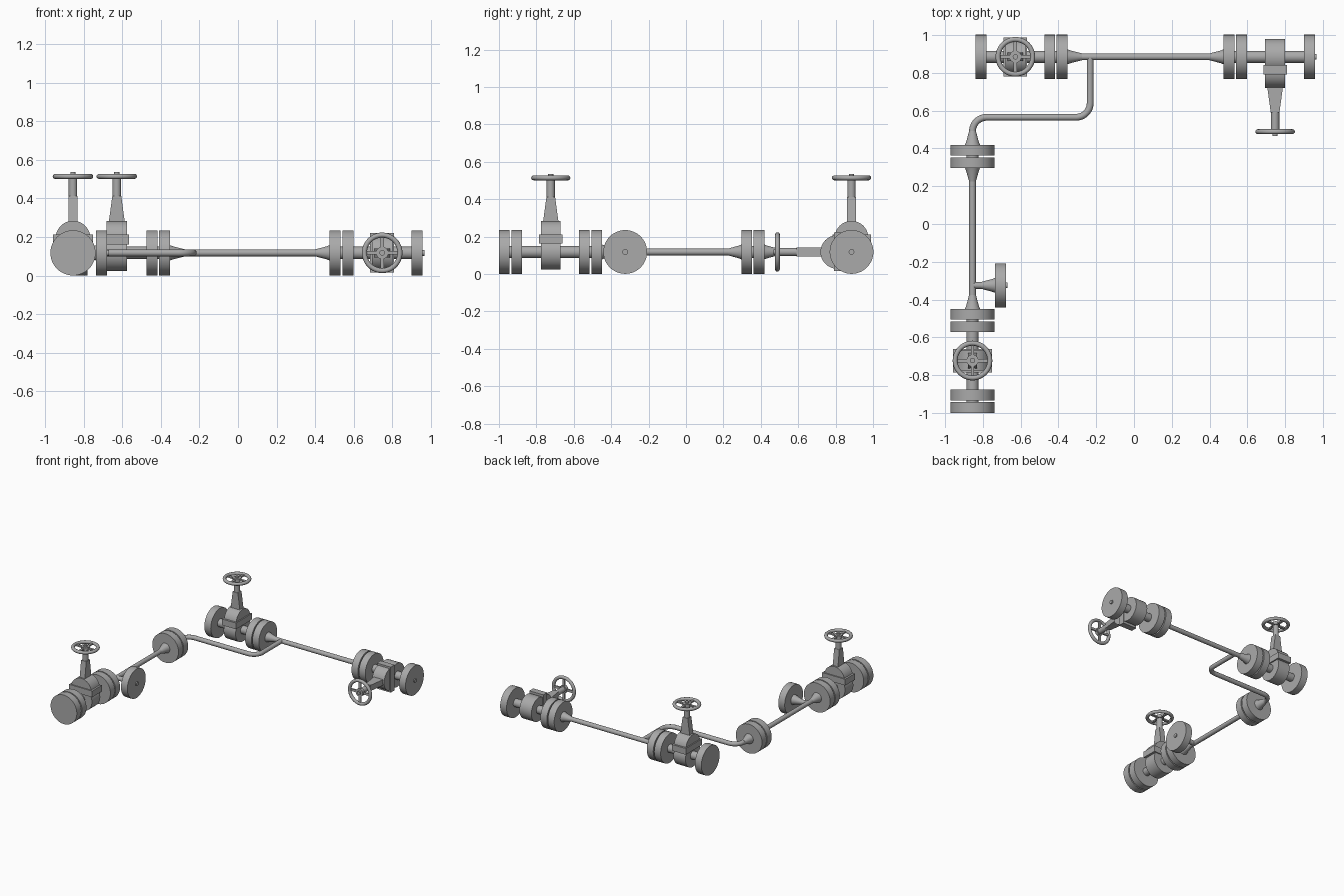
import bpy, bmesh, math
from mathutils import Matrix, Vector

cube = bpy.data.objects.get("Cube")
if cube:
    bpy.data.objects.remove(cube, do_unlink=True)

AXIS_Z = 0.118              # pipe centre height
PIPE, THICK, FLANGE = 0.018, 0.032, 0.117
FLANGE_T = 0.057            # flange thickness
STEP = 0.066                # pitch of a bolted flange pair

steel = bpy.data.materials.new("grey_steel")
steel.use_nodes = True
steel.diffuse_color = (0.4, 0.4, 0.4, 1)
steel.node_tree.nodes["Principled BSDF"].inputs["Base Color"].default_value = (0.4, 0.4, 0.4, 1)


def finish(name, mesh, matrix):
    """Link a mesh as a shaded grey part."""
    mesh.transform(matrix)
    mesh.materials.clear()
    mesh.materials.append(steel)
    obj = bpy.data.objects.new(name, mesh)
    bpy.context.collection.objects.link(obj)
    bpy.ops.object.select_all(action='DESELECT')
    obj.select_set(True)
    bpy.context.view_layer.objects.active = obj
    bpy.ops.object.shade_smooth_by_angle(angle=math.radians(35))


def from_bmesh(name, bm, matrix):
    bmesh.ops.recalc_face_normals(bm, faces=bm.faces)
    mesh = bpy.data.meshes.new(name)
    bm.to_mesh(mesh)
    bm.free()
    finish(name, mesh, matrix)


def lathe(name, profile, matrix, sides=48):
    """Turn (distance, radius) pairs around the local x axis, with closed ends."""
    bm = bmesh.new()
    angles = [math.tau * i / sides for i in range(sides)]
    rings = [[bm.verts.new((t, r * math.cos(a), r * math.sin(a))) for a in angles]
             for t, r in profile]
    for a, b in zip(rings, rings[1:]):
        for i in range(sides):
            j = (i + 1) % sides
            bm.faces.new((a[i], a[j], b[j], b[i]))
    bm.faces.new(rings[0])
    bm.faces.new(rings[-1])
    from_bmesh(name, bm, matrix)


def box(name, size, centre, matrix, top_x=1.0):
    """Box whose top can narrow along x."""
    bm = bmesh.new()
    bmesh.ops.create_cube(bm, size=1)
    scale = Matrix.Diagonal(Vector(size))
    for v in bm.verts:
        if v.co.z > 0:
            v.co.x *= top_x
        v.co = scale @ v.co + Vector(centre)
    from_bmesh(name, bm, matrix)


def tube(name, points, radius, matrix, bend=0.0, closed=False):
    """Round tube along a path, with corners rounded to the bend radius."""
    path = pts = [Vector(p) for p in points]
    if bend:
        path = [pts[0]]
        for a, b, c in zip(pts, pts[1:], pts[2:]):
            u, v = (a - b).normalized(), (c - b).normalized()
            for i in range(13):
                q = math.pi / 2 * i / 12
                path.append(b + bend * (u * (1 - math.sin(q)) + v * (1 - math.cos(q))))
        path.append(pts[-1])
    curve = bpy.data.curves.new(name, 'CURVE')
    curve.dimensions = '3D'
    curve.bevel_depth = radius
    curve.bevel_resolution = 4
    curve.use_fill_caps = True
    spline = curve.splines.new('POLY')
    spline.points.add(len(path) - 1)
    for p, co in zip(spline.points, path):
        p.co = (co.x, co.y, co.z, 1)
    spline.use_cyclic_u = closed
    helper = bpy.data.objects.new(name + "_path", curve)
    mesh = bpy.data.meshes.new_from_object(helper)
    bpy.data.objects.remove(helper)
    finish(name, mesh, matrix)


def flange(name, start, run, face=0.0):
    """Flange disc, with an optional small raised stub on its far side."""
    end = start + FLANGE_T
    profile = [(start, FLANGE), (end, FLANGE)]
    if face:
        profile += [(end, face), (start + STEP, face)]
    lathe(name, profile, run)


def flange_pair(name, start, run):
    flange(name + "_a", start, run, THICK)
    flange(name + "_b", start + STEP, run)


def neck(name, wide, narrow, run):
    """Tapered weld neck between a flange and the thin pipe."""
    lathe(name, [(wide, 0.04), (wide * 0.75 + narrow * 0.25, 0.033), (narrow, PIPE)], run)


def valve(name, matrix):
    """Gate valve: flow along local x, handwheel on local +z."""
    lathe(name + "_body", [(-0.053, 0.095), (0.053, 0.095)], matrix)
    box(name + "_collar", (0.124, 0.206, 0.05), (0, 0, 0.069), matrix)
    lathe(name + "_bonnet", [(-0.053, 0.09), (0.053, 0.09)],
          matrix @ Matrix.Translation((0, 0, 0.076)))
    box(name + "_yoke", (0.084, 0.046, 0.14), (0, 0, 0.225), matrix, top_x=0.55)
    up = matrix @ Matrix.Rotation(-math.pi / 2, 4, 'Y')
    lathe(name + "_stem", [(0.28, 0.022), (0.405, 0.022), (0.405, 0.014), (0.418, 0.014)], up, 24)
    ring = [(0.092 * math.cos(math.tau * i / 48), 0.092 * math.sin(math.tau * i / 48), 0.396)
            for i in range(48)]
    tube(name + "_handwheel", ring, 0.013, matrix, closed=True)
    lathe(name + "_hub", [(0.383, 0.032), (0.407, 0.032)], up, 24)
    for i in range(2):
        box(f"{name}_spoke_{i}", (0.18, 0.018, 0.012), (0, 0, 0.394),
            matrix @ Matrix.Rotation(i * math.pi / 2, 4, 'Z'))


# Runs: local x follows the pipe
BACK_Y, SIDE_X = 0.885, -0.855
back = Matrix.Translation((0, BACK_Y, AXIS_Z))
side = Matrix.Translation((SIDE_X, 0, AXIS_Z)) @ Matrix.Rotation(math.pi / 2, 4, 'Z')
branch = Matrix.Translation((0, -0.325, AXIS_Z))

# Back run
flange("back_right_end_flange", -0.838, back)
lathe("back_right_pipe", [(-0.79, THICK), (-0.46, THICK)], back)
valve("back_right_valve", back @ Matrix.Translation((-0.628, 0, 0)))
flange_pair("back_right_joint", -0.475, back)
neck("back_right_neck", -0.354, -0.275, back)
lathe("back_pipe", [(-0.28, PIPE), (0.405, PIPE)], back, 24)
neck("back_left_neck", 0.476, 0.4, back)
flange_pair("back_left_joint", 0.475, back)
lathe("back_left_pipe", [(0.59, THICK), (0.91, THICK)], back)
valve("back_left_valve", back @ Matrix.Translation((0.747, 0, 0))
      @ Matrix.Rotation(math.pi / 2, 4, 'X'))
flange("back_left_end_flange", 0.9, back, 0.015)

# Side run
flange_pair("front_end_joint", -1.0, side)
lathe("front_pipe", [(-0.88, THICK), (-0.56, THICK)], side)
valve("front_valve", side @ Matrix.Translation((-0.723, 0, 0)))
flange_pair("front_joint", -0.572, side)
neck("front_neck", -0.45, -0.375, side)
lathe("side_pipe", [(-0.38, PIPE), (0.23, PIPE)], side, 24)
neck("middle_front_neck", 0.297, 0.225, side)
flange_pair("middle_joint", 0.296, side)
neck("middle_back_neck", 0.418, 0.492, side)

# Bent link between the runs
tube("bent_pipe", [(SIDE_X, 0.48, 0), (SIDE_X, 0.565, 0), (-0.232, 0.565, 0), (-0.232, BACK_Y, 0)],
     PIPE, Matrix.Translation((0, 0, AXIS_Z)), bend=0.075)

# Short branch
lathe("branch_pipe", [(SIDE_X, PIPE), (-0.8, PIPE)], branch, 24)
neck("branch_neck", -0.734, -0.81, branch)
flange("branch_flange", -0.735, branch, 0.015)
